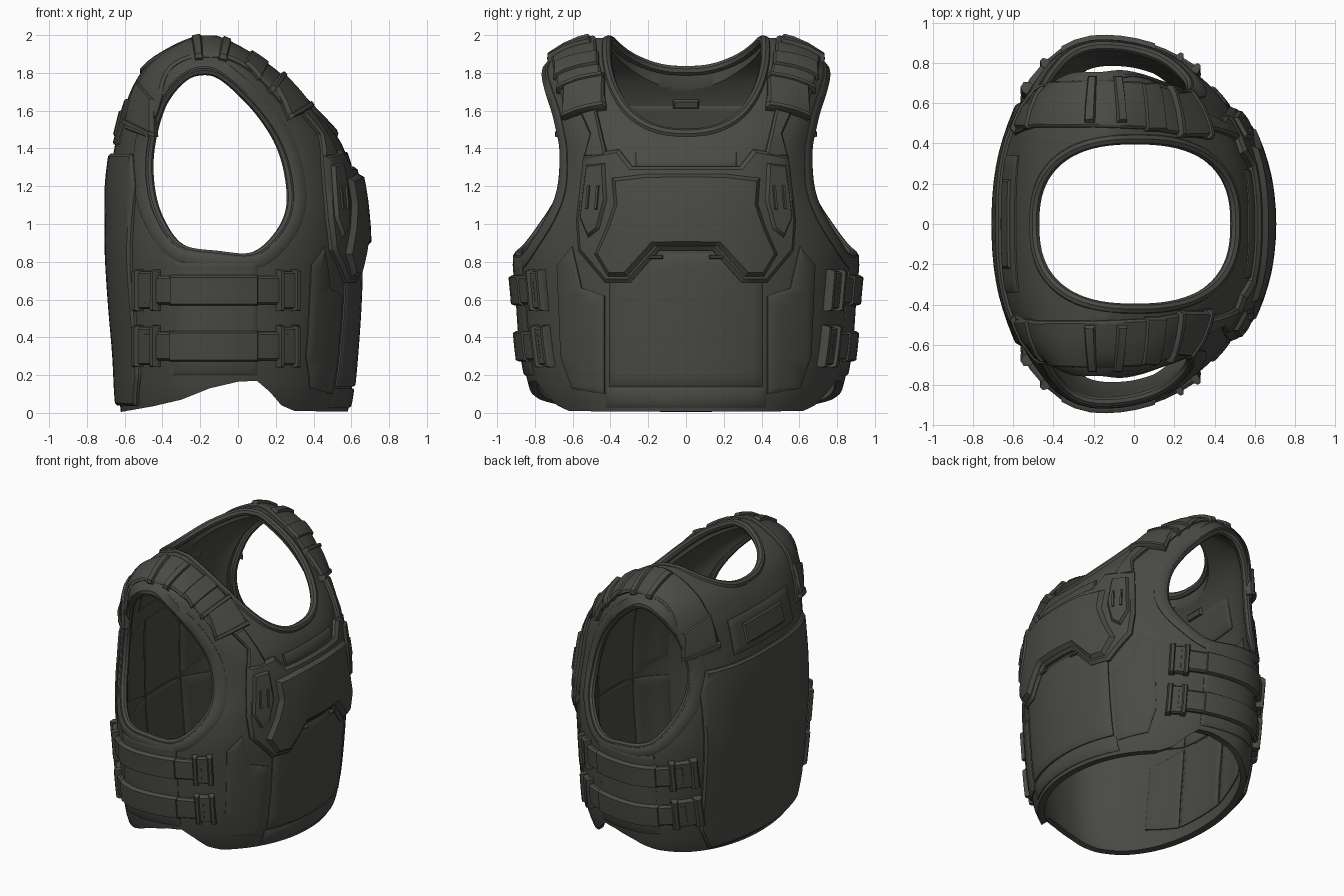
import bpy, bmesh, math
from mathutils import Vector

if "Cube" in bpy.data.objects:
    bpy.data.objects.remove(bpy.data.objects["Cube"])

mat = bpy.data.materials.new("dark_olive_grey")
mat.diffuse_color = (0.068, 0.070, 0.060, 1)
mat.use_nodes = True
mat.node_tree.nodes["Principled BSDF"].inputs["Base Color"].default_value = mat.diffuse_color
XC, WALL, ZT = -0.16, 0.045, 1.985
# torso sections: height, back x, front x, half width
RINGS = [(-.1, -.61, .56, .74), (0, -.62, .58, .77), (.1, -.63, .60, .82), (.3, -.64, .62, .865),
         (.6, -.665, .64, .89), (.85, -.68, .645, .905), (1.0, -.68, .64, .865), (1.2, -.68, .615, .77),
         (1.4, -.655, .56, .725), (1.5, -.63, .50, .73), (1.6, -.605, .42, .74), (1.7, -.57, .33, .755),
         (1.8, -.515, .22, .757), (1.86, -.46, .14, .725), (1.91, -.39, .06, .66), (1.955, -.31, -.02, .57),
         (ZT, -.24, -.08, .47)]

def ring(z):
    z = min(max(z, RINGS[0][0]), ZT)
    i = max(j for j in range(len(RINGS) - 1) if RINGS[j][0] <= z)
    a, b, p, q = RINGS[i], RINGS[i + 1], RINGS[max(i - 1, 0)], RINGS[min(i + 2, len(RINGS) - 1)]
    h = b[0] - a[0]
    t = (z - a[0]) / h
    out = []
    for k in (1, 2, 3):
        ma, mb = (b[k] - p[k]) / (b[0] - p[0]) * h, (q[k] - a[k]) / (q[0] - a[0]) * h
        out.append(a[k] * (2*t**3 - 3*t*t + 1) + ma * (t**3 - 2*t*t + t) + b[k] * (3*t*t - 2*t**3) + mb * (t**3 - t*t))
    s = min(max((z - .85) / .8, 0), 1)
    return out + [2.06 + .84 * s * s * (3 - 2 * s)]

def sup(d, r, n):
    return max(0.0, 1 - abs(d / r) ** n) ** (1 / n)

# surface maps from two parameters to a point on the torso
def front(y, z):
    xb, xf, w, n = ring(z)
    return Vector((XC + (xf - XC) * sup(y, w, n), y, z))

def back(y, z):
    xb, xf, w, n = ring(z)
    return Vector((XC - (XC - xb) * sup(y, w, n), y, z))

def side(x, z):
    xb, xf, w, n = ring(z)
    return Vector((x, w * sup(x - XC, xf - XC if x > XC else XC - xb, n), z))

def cast(o, d):
    lo, hi = 0.0, 1.3
    for _ in range(30):
        m = (lo + hi) / 2
        p = o + d * m
        inside = p.z < ZT and abs(p.y) < side(p.x, p.z).y
        lo, hi = (m, hi) if inside else (lo, m)
    return o + d * lo

def shoulder(phi, y):
    return cast(Vector((XC, y, 1.35)), Vector((math.cos(phi), 0, math.sin(phi))))

def lift(surf, u, v, d):
    e, p = .006, surf(u, v)
    n = (surf(u + e, v) - surf(u - e, v)).cross(surf(u, v + e) - surf(u, v - e))
    n = n.normalized() if n.length > 1e-12 else Vector((0, 0, 1))
    if n.dot(p - Vector((XC, 0, min(p.z, 1.35)))) < 0:
        n = -n
    return p + n * d, n

def add(name, data, mirror=False):
    ob = bpy.data.objects.new(name, data)
    bpy.context.scene.collection.objects.link(ob)
    data.materials.append(mat)
    if mirror:
        ob.modifiers.new("mirror", 'MIRROR').use_axis = (False, True, False)
    return ob

def plate(name, polys, surf, th, chamfer=.012, mirror=False, step=.07, base=0.0, sgn=1):
    """Chamfered plate that follows the torso surface."""
    bm = bmesh.new()
    for p in polys:
        bm.faces.new([bm.verts.new((u, v, 0)) for u, v in p])
    bmesh.ops.remove_doubles(bm, verts=bm.verts[:], dist=1e-5)
    bmesh.ops.recalc_face_normals(bm, faces=bm.faces[:])
    bmesh.ops.inset_region(bm, faces=bm.faces[:], thickness=chamfer, use_boundary=True, use_even_offset=True)
    for v in bm.verts:
        v.co.z = th * .55 if v.is_boundary else th
    for ax in (Vector((1, 0, 0)), Vector((0, 1, 0))) if step else ():
        cs = [v.co.dot(ax) for v in bm.verts]
        for k in range(math.floor(min(cs) / step) + 1, math.ceil(max(cs) / step)):
            bmesh.ops.bisect_plane(bm, geom=bm.verts[:] + bm.edges[:] + bm.faces[:], plane_co=ax * (k * step + .0007),
                                   plane_no=ax)
    rim = [e for e in bm.edges if e.is_boundary]
    low = {v: bm.verts.new((v.co.x, v.co.y, -.015)) for v in {v for e in rim for v in e.verts}}
    for a, b in [e.verts for e in rim]:
        bm.faces.new((a, b, low[b], low[a]))
    want = {}
    for v in bm.verts:
        v.co, want[v] = lift(surf, v.co.x, v.co.y, sgn * (base + v.co.z))
    bmesh.ops.recalc_face_normals(bm, faces=bm.faces[:])
    bm.normal_update()
    if sum(f.normal.dot(want[f.verts[0]]) * f.calc_area() for f in bm.faces) * sgn < 0:
        bmesh.ops.reverse_faces(bm, faces=bm.faces[:])
    me = bpy.data.meshes.new(name)
    bm.to_mesh(me)
    return add(name, me, mirror)

def rect(u0, u1, v0, v1):
    return [[(u0, v0), (u1, v0), (u1, v1), (u0, v1)]]

def sym(half):
    return [half + [(-u, v) for u, v in reversed(half)]]

def mesh(name, verts, faces):
    bm = bmesh.new()
    vs = [bm.verts.new(v) for v in verts]
    for f in faces:
        bm.faces.new([vs[i] for i in f])
    bmesh.ops.recalc_face_normals(bm, faces=bm.faces[:])
    me = bpy.data.meshes.new(name)
    bm.to_mesh(me)
    return add(name, me)

def cutter(name, lower, upper):
    n = len(lower)
    ob = mesh(name, lower + upper, [range(n), range(n, 2 * n)] + [(i, (i+1) % n, n + (i+1) % n, n + i) for i in range(n)])
    ob.hide_render = True
    m = shell.modifiers.new("cut", 'BOOLEAN')
    m.operation, m.solver, m.object = 'DIFFERENCE', 'EXACT', ob
    return ob

def tube(name, pts, r, mirror=False):
    cu = bpy.data.curves.new(name, 'CURVE')
    cu.dimensions, cu.bevel_depth, cu.bevel_resolution = '3D', r, 2
    sp = cu.splines.new('POLY')
    sp.points.add(len(pts) - 1)
    for q, p in zip(sp.points, pts):
        q.co = (*p, 1)
    sp.use_cyclic_u = True
    add(name, cu, mirror)

def closed_spline(pts, k):
    out, n = [], len(pts)
    for i in range(n * k):
        a, b, c, d = [Vector(pts[(i // k + j) % n]) for j in (-1, 0, 1, 2)]
        t = i % k / k
        out.append(.5 * (2*b + (c - a)*t + (2*a - 5*b + 4*c - d)*t*t + (3*b - a - 3*c + d)*t**3))
    return out

def grow(loop, d):
    ts = [loop[(i + 1) % len(loop)] - loop[i - 1] for i in range(len(loop))]
    return [p + Vector((-t.y, t.x)).normalized() * d for p, t in zip(loop, ts)]

# vest shell: outer and inner wall joined at the open bottom
N, R = 128, 60
H, verts, faces = N * (R + 1), [], []
for t in (0, WALL):
    for k in range(R + 1):
        z = -.06 + (ZT + .06) * math.sin(math.pi / 2 * k / R)
        xb, xf, w, n = ring(z)
        for i in range(N):
            c, s = math.cos(math.tau * i / N), math.sin(math.tau * i / N)
            r = (xf if c > 0 else 2 * XC - xb) - XC - t
            verts.append((XC + math.copysign(r * abs(c) ** (2 / n), c), math.copysign((w - t) * abs(s) ** (2 / n), s),
                          z - t * min(max((z - 1.3) / .5, 0), 1)))
for o in (0, H):
    for a in range(o, o + R * N):
        b = a + 1 if (a + 1) % N else a + 1 - N
        faces.append((a, b, b + N, a + N))
    faces.append(range(o + R * N, o + H))
shell = mesh("vest_shell", verts, faces + [(i, (i + 1) % N, H + (i + 1) % N, H + i) for i in range(N)])

# openings cut from the shell
arm = grow(closed_spline([(-.2, 1.8), (-.09, 1.77), (.1, 1.59), (.22, 1.4), (.27, 1.2), (.26, 1.05), (.18, .92),
                          (.07, .845), (-.1, .855), (-.3, .89), (-.41, 1.03), (-.46, 1.2), (-.46, 1.4), (-.4, 1.62),
                          (-.3, 1.75)], 5), .02)
hem = [(-.9, -.3), (-.9, 0), (-.62, .005), (-.45, .035), (-.3, .07), (-.15, .13), (0, .165), (.1, .17), (.17, .11),
       (.23, .04), (.3, .01), (.9, .003), (.9, -.3)]
circle = [(math.cos(math.tau * i / 72), math.sin(math.tau * i / 72)) for i in range(72)]
neck = [(.005 + math.copysign(.5 * abs(c) ** .8, c), math.copysign(.422 * abs(s) ** .8, s)) for c, s in circle]
cutters = [cutter("arm_cutter", [(x, -1.5, z) for x, z in arm], [(x, 1.5, z) for x, z in arm]),
           cutter("hem_cutter", [(x, -1.5, z) for x, z in hem], [(x, 1.5, z) for x, z in hem]),
           cutter("neck_cutter", [(x, y, 1.3) for x, y in neck], [(x, y, 2.4) for x, y in neck])]

# edge binding and flat band around the openings
tube("armhole_binding", [lift(side, x, z, -.022)[0] for x, z in arm], .025, True)
tube("neck_binding", [cast(Vector((x, y, 1.3)), Vector((0, 0, 1))) - Vector((0, 0, .014)) for x, y in neck], .027)
off, n = grow(arm, .065), len(arm)
plate("armhole_band", [[arm[i - 1], arm[i], off[i], off[i - 1]] for i in range(n)], side, .01, .008, True, 0)

# chest armour, layered
plate("chest_plate", sym([(.14, .86), (.29, .69), (.42, .69), (.56, .86), (.57, 1.02), (.53, 1.36), (.35, 1.39), (.28, 1.3)]),
      front, .037, .02)
plate("chest_plate_raised", sym([(.16, .88), (.30, .72), (.40, .72), (.47, .84), (.41, .98), (.37, 1.1), (.38, 1.24), (.2, 1.26)]),
      front, .062, .025)
plate("chest_wing", [[(.44, .97), (.5, .92), (.545, 1.03), (.51, 1.31), (.41, 1.32), (.4, 1.12)]], front, .055, .015, True)
for u in (.43, .475):
    plate("wing_slot", [[(u, 1.2), (u + .018, 1.2), (u + .03, 1.07), (u + .012, 1.07)]], front, .064, .004, True)
plate("lower_slot", rect(.12, .2, .815, .835), front, .03, .004, True)
plate("upper_chest_band", rect(-.27, .27, 1.3, 1.38), front, .012, .008)

# fabric panels on front, flanks and back
plate("belly_panel", rect(-.405, .405, .14, .84), front, .016, .012)
plate("front_hem", rect(-.42, .42, .03, .13), front, .012, .01)
plate("flank_panel", [[(.43, .1), (.6, .13), (.66, .3), (.68, .78), (.6, .88), (.55, .66), (.43, .62)]], front, .013, .012, True)
plate("side_panel", rect(-.34, .1, .2, .8), side, .012, .012, True)
plate("back_panel", sym([(.5, .04), (.58, .2), (.6, 1.2), (.56, 1.37)]), back, .026, .015)
plate("upper_back_panel", rect(-.34, .34, 1.42, 1.66), back, .014, .012)
plate("upper_back_pocket", rect(-.22, .22, 1.46, 1.6), back, .024, .01)

# side straps with buckles
for z in (.355, .65):
    plate("side_strap", rect(-.48, .26, z - .075, z + .075), side, .032, .012, True)
    plate("strap_sleeve", rect(-.35, .1, z - .08, z + .08), side, .039, .01, True)
    for u0, u1 in ((.2, .31), (-.53, -.41)):
        plate("strap_buckle", rect(u0, u1, z - .1, z + .1), side, .032, .01, True)
        for u in (u0, u1 - .03):
            plate("buckle_bar", rect(u, u + .03, z - .11, z + .11), side, .048, .008, True)

# shoulder straps with pads, loops and clips
st = [(.46, .42, .62), (.8, .44, .66), (1.2, .47, .7), (1.6, .48, .71), (2.2, .48, .7), (2.8, .44, .64)]
plate("shoulder_strap", [[(a[0], a[1]), (b[0], b[1]), (b[0], b[2]), (a[0], a[2])] for a, b in zip(st, st[1:])],
      shoulder, .02, .012, True)
for a, b, y0, y1, th in ((.48, .82, .43, .64, .036), (.44, .5, .42, .64, .046), (.8, .86, .43, .67, .045),
                         (1.0, 1.2, .46, .69, .034), (1.38, 1.46, .5, .72, .038), (1.62, 1.7, .5, .72, .038),
                         (2.3, 2.7, .47, .67, .034), (2.68, 2.75, .45, .67, .045)):
    plate("shoulder_buckle", rect(a, b, y0, y1), shoulder, th, .012, True)
plate("shoulder_clip", [[(.47, 1.6), (.55, 1.58), (.5, 1.47), (.53, 1.35), (.41, 1.35), (.44, 1.47)]], front, .03, .01, True)

# quilted padding inside
inner = dict(base=WALL, sgn=-1)
for surf, label in ((back, "back"), (front, "front")):
    for z0, z1 in ((.1, .72), (.735, 1.3)):
        plate(label + "_inner_pad_middle", rect(-.2, .2, z0, z1), surf, .012, **inner)
        plate(label + "_inner_pad_side", [[(.215, z0), (.5, z0 + .08), (.5, z1 - .05), (.215, z1)]], surf, .012, mirror=True, **inner)
plate("inner_collar_pad", rect(-.34, .34, 1.42, 1.64), back, .015, **inner)
plate("hanging_loop", rect(-.07, .07, 1.63, 1.68), back, .03, .008, **inner)

# apply modifiers, drop the cutters, shade
for o in bpy.data.objects:
    o.select_set(o not in cutters)
bpy.context.view_layer.objects.active = shell
bpy.ops.object.convert(target='MESH')
for c in cutters:
    bpy.data.objects.remove(c)
bpy.ops.object.shade_smooth_by_angle(angle=math.radians(35))
